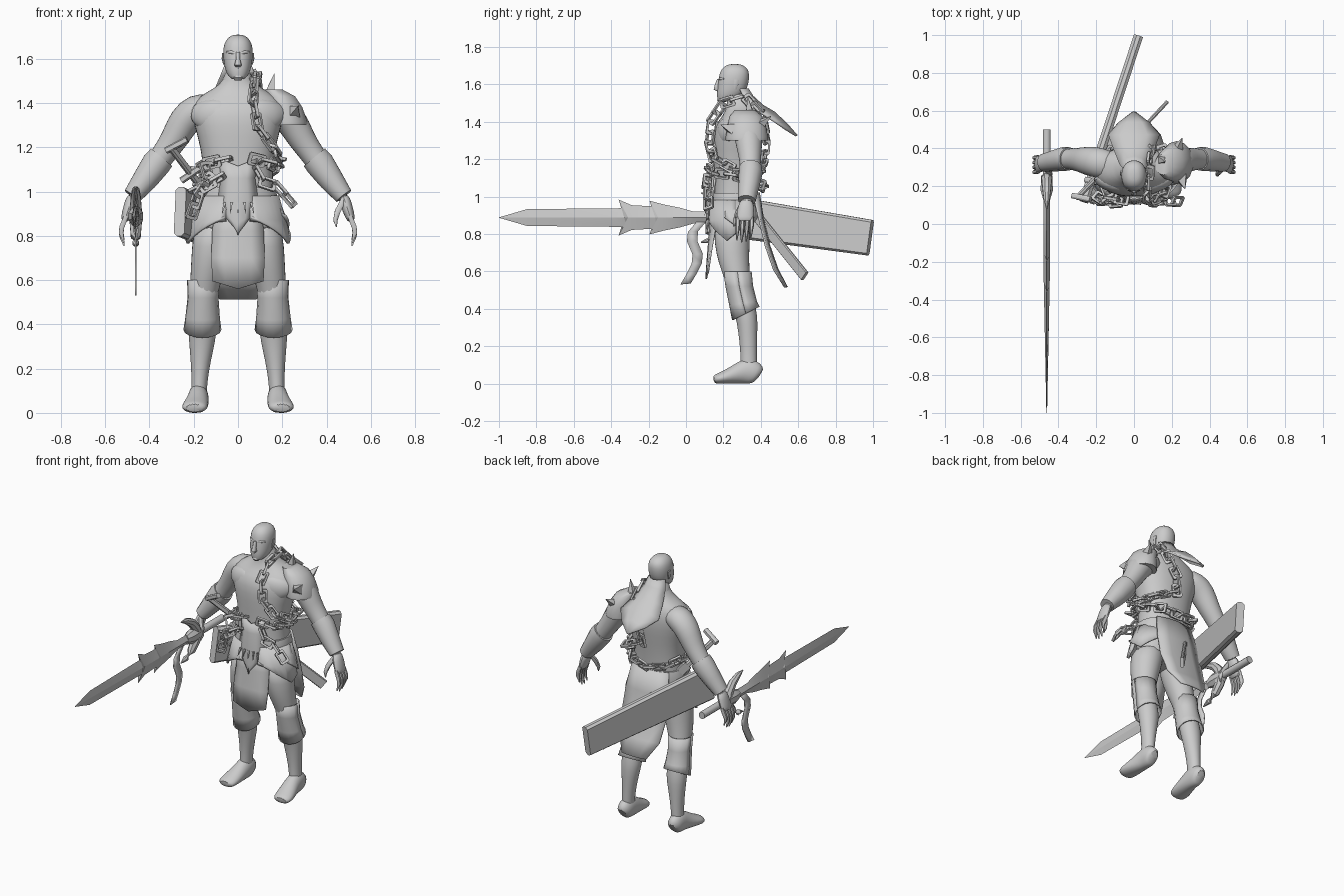
import bpy, bmesh, math
from mathutils import Vector

grey = bpy.data.materials.new("plain grey")
grey.diffuse_color = (0.6, 0.6, 0.6, 1)

def finish(name, bm, angle=40, mirror=False, solid=0, subsurf=0):
    bmesh.ops.recalc_face_normals(bm, faces=bm.faces)
    me = bpy.data.meshes.new(name)
    bm.to_mesh(me)
    bm.free()
    me.materials.append(grey)
    me.shade_smooth()
    me.set_sharp_from_angle(angle=math.radians(angle))
    ob = bpy.data.objects.new(name, me)
    bpy.context.collection.objects.link(ob)
    if subsurf:
        ob.modifiers.new("smooth", 'SUBSURF').levels = subsurf
        ob.modifiers["smooth"].render_levels = subsurf
    if solid:
        m = ob.modifiers.new("thickness", 'SOLIDIFY')
        m.thickness, m.offset = solid, 0
    if mirror:
        ob.modifiers.new("mirror", 'MIRROR')
    return ob

def skin(bm, loops, cap=True):
    vs = [[bm.verts.new(p) for p in loop] for loop in loops]
    n = len(vs[0])
    for a, b in zip(vs, vs[1:]):
        for i in range(n):
            bm.faces.new((a[i], a[(i + 1) % n], b[(i + 1) % n], b[i]))
    if cap:
        bm.faces.new(vs[0])
        bm.faces.new(vs[-1][::-1])

def loft(name, rings, n=14, upright=False, power=2, floor=False, bm=None, **kw):
    """Skin elliptical rings (x, y, z, rx, ry), level or square to the path."""
    own = bm is None
    bm = bm or bmesh.new()
    c = [Vector(r[:3]) for r in rings]
    loops = []
    for i, r in enumerate(rings):
        t = (c[min(i + 1, len(c) - 1)] - c[max(i - 1, 0)]).normalized()
        if upright:
            u, v = Vector((1, 0, 0)), Vector((0, 1, 0))
        else:
            u = t.cross(Vector((0, 0, 1) if abs(t.y) > .8 else (0, 1, 0))).normalized()
            v = u.cross(t)
        loop = []
        for k in range(n):
            a = 2 * math.pi * (k + .5) / n
            f = lambda w: math.copysign(abs(w) ** (2 / power), w)
            p = c[i] + u * r[3] * f(math.cos(a)) + v * r[4] * f(math.sin(a))
            if floor:
                p.z = max(p.z, 0)
            loop.append(p)
        loops.append(loop)
    skin(bm, loops)
    if own:
        return finish(name, bm, **kw)

def sheet(name, rows, solid=.01, **kw):
    bm = bmesh.new()
    vs = [[bm.verts.new(p) for p in row] for row in rows]
    for a, b in zip(vs, vs[1:]):
        for i in range(len(a) - 1):
            bm.faces.new((a[i], a[i + 1], b[i + 1], b[i]))
    return finish(name, bm, solid=solid, **kw)

def cloth(name, rows, **kw):
    """Symmetric cloth from (half width, y, z, edge set-back, centre drop)."""
    return sheet(name, [[(w * s, y + bow * s * s, z - drop * (1 - abs(s)))
                         for s in (-1, -.5, 0, .5, 1)] for w, y, z, bow, drop in rows], **kw)

def spikes(name, items, n=4, **kw):
    bm = bmesh.new()
    for base, tip, r in items:
        loft("", [(*base, r, r), (*tip, .001, .001)], n=n, bm=bm)
    return finish(name, bm, angle=20, **kw)

def chain(name, pts, step=.056):
    pts = [Vector(p) for p in pts]
    seg = [(b - a).length for a, b in zip(pts, pts[1:])]
    count = round(sum(seg) / step)
    bm = bmesh.new()
    for k in range(count):
        d, i = (k + .5) / count * sum(seg), 0
        while d > seg[i]:
            d -= seg[i]
            i += 1
        t = (pts[i + 1] - pts[i]).normalized()
        p = pts[i] + t * d
        out = Vector((p.x, p.y - .28, 0))
        side = t.cross(out).normalized()
        out = side.cross(t)
        ang = math.radians(15 if k % 2 else 80)
        w = side * math.cos(ang) + out * math.sin(ang)
        nrm = t.cross(w)
        # angular link: near-rectangular outline with a square section
        outline = [(.041, .022), (.035, .029), (-.035, .029), (-.041, .022),
                   (-.041, -.022), (-.035, -.029), (.035, -.029), (.041, -.022)]
        loops = [[p + (t * x + w * y) * s + nrm * h for x, y in outline]
                 for s, h in ((1, .007), (1, -.007), (.62, -.007), (.62, .007), (1, .007))]
        skin(bm, loops, cap=False)
    bmesh.ops.remove_doubles(bm, verts=bm.verts, dist=.0001)
    finish(name, bm, angle=20)

# Body
loft("torso", [(0, .25, .76, .13, .08), (0, .25, .84, .17, .11), (0, .26, .96, .165, .115),
     (0, .265, 1.08, .155, .115), (0, .27, 1.2, .17, .125), (0, .275, 1.3, .2, .135),
     (0, .28, 1.38, .215, .13), (0, .295, 1.43, .18, .1), (0, .295, 1.465, .11, .085),
     (0, .29, 1.5, .066, .068), (0, .275, 1.56, .055, .06)], 20, True, 2.3, subsurf=1)
loft("chest_muscle", [(.01, .205, 1.34, .06, .04), (.08, .2, 1.34, .085, .045),
     (.15, .22, 1.345, .075, .045), (.21, .26, 1.36, .04, .03)], mirror=True, subsurf=1)
loft("arm", [(.10, .305, 1.39, .06, .075), (.19, .325, 1.37, .08, .085), (.245, .335, 1.32, .075, .078),
     (.285, .34, 1.24, .064, .066), (.335, .345, 1.17, .055, .056), (.40, .34, 1.08, .055, .055),
     (.455, .33, 1.0, .036, .042), (.475, .325, .96, .03, .035)], mirror=True, subsurf=1)
loft("forearm_guard", [(.345, .345, 1.155, .064, .062), (.37, .345, 1.125, .067, .064),
     (.42, .335, 1.055, .058, .057), (.478, .325, .98, .043, .048)], 14, mirror=True)
loft("palm", [(.473, .325, .985, .028, .036), (.49, .32, .94, .028, .047),
     (.508, .315, .88, .023, .049), (.515, .315, .865, .014, .044)], 10, mirror=True, subsurf=1)
bm = bmesh.new()
for i in range(4):
    y, d = .278 + i * .025, (.012, 0, .005, .025)[i]
    loft("", [(.505, y, .89, .012, .012), (.525, y - .002, .84, .013, .012),
         (.528, y - .004, .80 + d, .011, .01), (.515, y - .006, .755 + d, .003, .003)], 6, bm=bm)
loft("", [(.475, .30, .96, .014, .014), (.45, .275, .91, .015, .014),
     (.44, .262, .87, .011, .011), (.445, .255, .84, .003, .003)], 6, bm=bm)
finish("fingers", bm, angle=60, mirror=True)
loft("leg", [(.10, .25, .86, .10, .105), (.115, .245, .75, .095, .095), (.135, .255, .65, .08, .085),
     (.155, .275, .55, .064, .066), (.158, .30, .45, .06, .064), (.16, .325, .36, .066, .06),
     (.165, .33, .28, .053, .052), (.172, .335, .18, .039, .045), (.176, .335, .1, .035, .044),
     (.178, .335, .05, .038, .046)], 16, True, mirror=True, subsurf=1)
loft("foot", [(.18, .393, .04, .03, .045), (.179, .375, .055, .044, .06), (.179, .335, .07, .047, .075),
     (.18, .29, .058, .049, .06), (.19, .225, .038, .058, .04), (.198, .17, .026, .06, .028),
     (.198, .146, .02, .042, .022)], 16, floor=True, mirror=True, subsurf=1, angle=60)

# Knee guards: flared shells with a dipped lower edge
rows = []
for x, y, z, rx, ry, dip in [(.156, .275, .60, .07, .072, 0), (.158, .285, .52, .066, .07, 0),
                             (.16, .305, .43, .074, .07, .01), (.161, .32, .375, .082, .07, .035)]:
    rows.append([(x + rx * math.cos(a), y + ry * math.sin(a), z + dip * math.sin(a))
                 for a in [2 * math.pi * k / 16 for k in range(17)]])
sheet("knee_guard", rows, .008, mirror=True)

# Head and face
loft("head", [(0, .195, 1.505, .024, .025), (0, .222, 1.52, .045, .054), (0, .238, 1.55, .059, .075),
     (0, .25, 1.59, .066, .082), (0, .256, 1.63, .069, .083), (0, .26, 1.67, .064, .079),
     (0, .26, 1.695, .047, .059), (0, .26, 1.71, .022, .028)], 18, True, 2.2, subsurf=1)
loft("nose", [(0, .178, 1.562, .014, .012), (0, .164, 1.572, .018, .018), (0, .166, 1.595, .011, .014),
     (0, .176, 1.63, .01, .01)], 8, True, angle=60)
loft("brow", [(.006, .181, 1.622, .007, .007), (.03, .184, 1.63, .008, .008),
     (.052, .204, 1.63, .004, .005)], 8, mirror=True, angle=60)
loft("ear", [(.062, .262, 1.575, .006, .008), (.068, .267, 1.6, .006, .014),
     (.068, .27, 1.625, .005, .014)], 8, mirror=True)
loft("upper_lip", [(-.022, .189, 1.55, .005, .005), (0, .172, 1.556, .007, .007),
     (.022, .189, 1.55, .005, .005)], 8)
loft("chin", [(0, .188, 1.503, .016, .014), (0, .182, 1.515, .022, .018), (0, .184, 1.535, .02, .012)], 8, True)
cloth("long_hair", [(.055, .33, 1.575, -.04, 0), (.075, .355, 1.525, -.04, -.01), (.105, .41, 1.455, -.02, -.03),
      (.135, .47, 1.405, 0, -.045), (.08, .535, 1.36, 0, -.03), (.005, .592, 1.325, 0, 0)], solid=.012)

# Waist clothing
loft("belt", [(0, .26, .94, .178, .127), (0, .26, .985, .178, .13), (0, .26, 1.02, .168, .127)],
     20, True, 2.3)
cloth("belly_plate", [(.085, .132, 1.15, .035, .035), (.075, .122, 1.06, .03, 0),
      (.09, .115, .96, .03, 0), (.06, .11, .89, .02, .03), (.008, .11, .83, 0, .03)], angle=30)
cloth("front_loincloth", [(.1, .135, .95, .03, 0), (.115, .128, .82, .025, 0),
      (.12, .118, .7, .015, 0), (.115, .108, .595, .01, .035)])
cloth("back_cloth", [(.13, .39, 1.02, -.03, 0), (.15, .412, .88, -.02, 0), (.155, .445, .74, -.02, 0),
      (.14, .49, .61, -.02, 0), (.085, .54, .515, -.01, 0)])
for name, a0, a1, k, low, zs in [("hip_plate_front", -75, 5, 1.03, .75, (.98, .87, .765)),
                                 ("hip_plate_rear", -20, 65, 1.0, .5, (.98, .9, .81))]:
    rows = []
    for z, rx, ry in zip(zs, (.175, .205, .228), (.125, .135, .14)):
        row = []
        for i in range(9):
            a = math.radians(a0 + (a1 - a0) * i / 8)
            lift = .16 * abs(i / 8 - low) if z == zs[2] else 0
            row.append((rx * k * math.cos(a), .255 + ry * k * math.sin(a), z + lift))
        rows.append(row)
    sheet(name, rows, .012, mirror=True)
spikes("belt_fangs", [((x, .112, .95), (x * 1.2, .1, .9), .009) for x in (-.06, -.03, 0, .03, .06)])

# Shoulder armour on one side: a flared dome with spikes
loft("shoulder_armour", [(.228, .325, 1.30, .088, .112), (.226, .325, 1.315, .09, .114),
     (.215, .325, 1.38, .078, .102), (.19, .32, 1.43, .07, .088), (.155, .315, 1.462, .045, .055)],
     14, True)
spikes("shoulder_spikes", [((.145, .34, 1.45), (.165, .33, 1.535), .028),
       ((.25, .25, 1.36), (.27, .185, 1.385), .042), ((.23, .39, 1.38), (.255, .455, 1.43), .036)])

# Chains
chain("chest_chain", [(.08, .30, 1.53), (.075, .2, 1.5), (.068, .145, 1.42), (.09, .125, 1.29),
      (.15, .145, 1.21), (.19, .25, 1.15), (.15, .395, 1.14), (.02, .415, 1.2),
      (.04, .425, 1.32), (.09, .4, 1.44), (.08, .32, 1.53)])
chain("waist_chain", [(-.04, .125, 1.15), (-.13, .14, 1.13), (-.18, .27, 1.1), (-.12, .39, 1.07),
      (0, .415, 1.05), (.12, .39, 1.07), (.18, .27, 1.11), (.14, .145, 1.13), (.06, .12, 1.15)])
chain("left_hanging_chain", [(-.15, .13, 1.12), (-.13, .12, 1.05), (-.18, .12, .98), (-.21, .13, .89)])
chain("left_cross_chain", [(-.07, .115, 1.07), (-.14, .11, 1.03), (-.2, .15, 1.0)])
chain("right_hanging_chain", [(.08, .12, 1.11), (.12, .115, 1.04), (.18, .12, 1.02), (.25, .12, .94)])

# Great sword: barbed diamond-section blade, (ridge y, edge y, half height)
SX, SZ = -.462, .888
bm = bmesh.new()
loops = []
for yr, ye, h in [(-1, -1, .001), (-.85, -.85, .045), (-.4, -.33, .05), (-.33, -.315, .056),
                  (-.31, -.36, .096), (-.27, -.29, .066), (-.22, -.18, .06), (-.165, -.155, .066),
                  (-.15, -.195, .09), (-.1, -.12, .07), (-.03, -.03, .052), (.04, .04, .032), (.18, .18, .03)]:
    w = .002 + .016 * min(1, (yr + 1) / .8)
    loops.append([(SX, ye, SZ + h), (SX + w, yr, SZ), (SX, ye, SZ - h), (SX - w, yr, SZ)])
skin(bm, loops)
finish("sword_blade", bm, angle=15)
loft("sword_handle", [(SX, .14, SZ, .022, .022), (SX, .5, SZ, .022, .022)], 10)
bm = bmesh.new()
for s in (1, -1):
    loft("", [(SX, y, SZ + s * h, r, r * 1.1) for y, h, r in
         [(.24, 0, .032), (.225, .045, .028), (.185, .09, .024), (.13, .12, .017), (.08, .132, .003)]], 8, bm=bm)
finish("sword_guard", bm)
loft("sword_collar", [(SX, .13, SZ, .02, .03), (SX, .18, SZ, .036, .045), (SX, .26, SZ, .03, .04)], 8, angle=25)
sheet("sword_ribbon", [[(SX, y, z), (SX, y + .055, z + .005)] for y, z in
      [(.06, .87), (.01, .81), (.005, .76), (.035, .69), (.03, .64), (.0, .58), (-.03, .53)]], .008)

# Long flat bar with bevelled edges
def bar(name, a, b, tall, thick, tip=1, bev=.6):
    a, b = Vector(a), Vector(b)
    t = (b - a).normalized()
    side = t.cross(Vector((0, 0, 1))).normalized()
    up = side.cross(t)
    sec = [(1, .4), (bev, 1), (-bev, 1), (-1, .4), (-1, -.4), (-bev, -1), (bev, -1), (1, -.4)]
    bm = bmesh.new()
    skin(bm, [[p + up * u * tall / 2 * k + side * v * thick / 2 for u, v in sec]
              for p, k in ((a, 1), (b, tip))])
    finish(name, bm, angle=25)

bar("large_scabbard", (-.262, .13, .91), (.02, .985, .78), .225, .05, .85, .88)

# Short sword crossing behind the hip
bar("short_scabbard", (-.19, .255, 1.05), (.165, .635, .575), .06, .02, 1, .85)
bar("short_sword_grip", (-.30, .14, 1.195), (-.19, .255, 1.05), .032, .028)
bar("short_sword_pommel", (-.325, .15, 1.185), (-.23, .13, 1.235), .03, .03)
bar("short_sword_guard", (-.255, .235, 1.05), (-.16, .215, 1.115), .03, .03)
